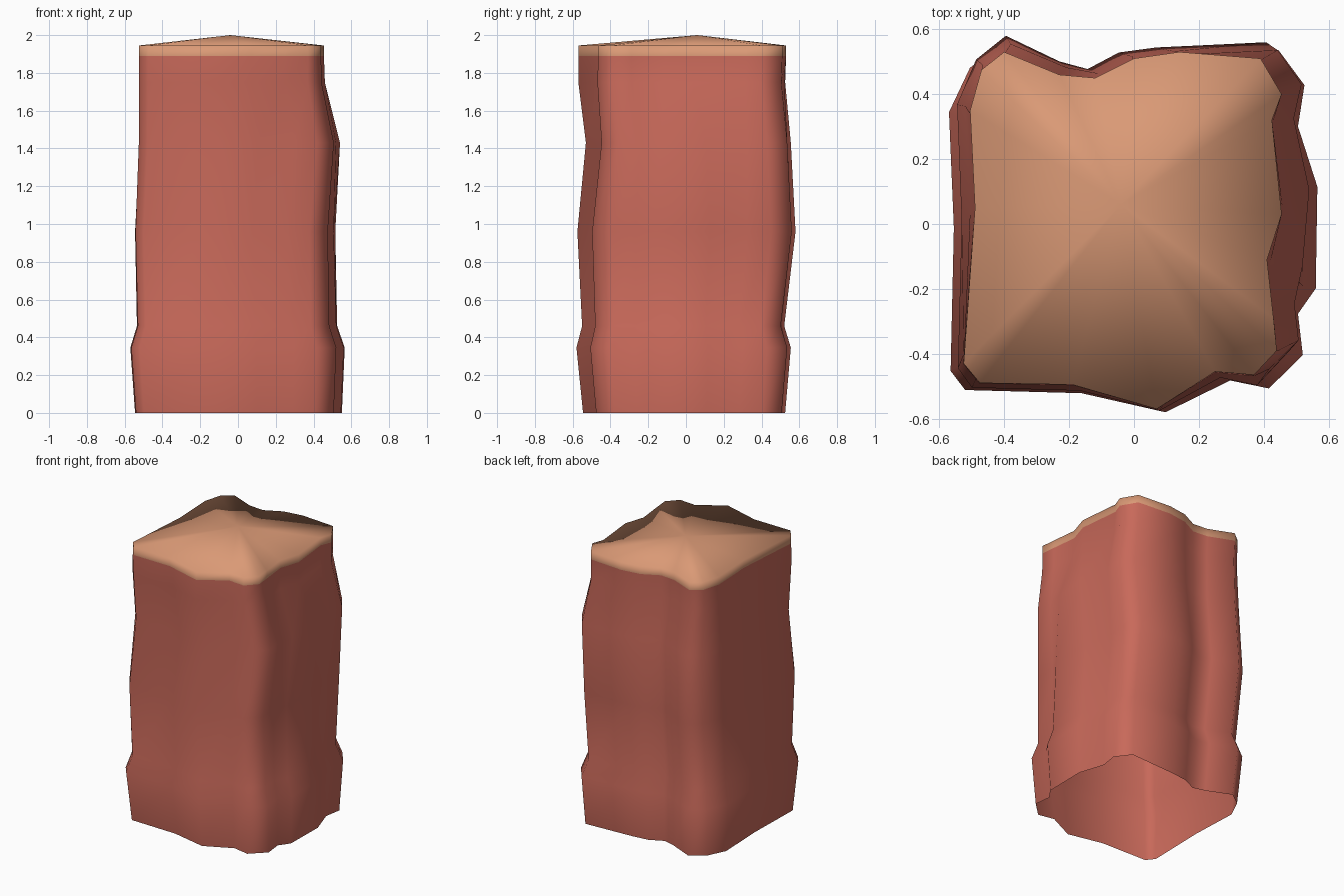
import bpy, bmesh

if "Cube" in bpy.data.objects:
    bpy.data.objects.remove(bpy.data.objects["Cube"])


def material(name, color):
    m = bpy.data.materials.new(name)
    m.diffuse_color = (*color, 1)
    m.use_nodes = True
    m.node_tree.nodes["Principled BSDF"].inputs["Base Color"].default_value = m.diffuse_color
    return m


# Plan outlines, anticlockwise from the front left corner
LOW = [(-.565, -.45), (-.52, -.51), (-.16, -.52), (.10, -.58), (.30, -.48),
       (.42, -.505), (.525, -.40), (.51, -.27), (.565, -.19), (.57, .13),
       (.51, .32), (.53, .45), (.45, .56), (.08, .54), (-.04, .525),
       (-.14, .475), (-.23, .50), (-.405, .58), (-.505, .505), (-.57, .365),
       (-.555, 0)]
TOP = [(-.525, -.43), (-.475, -.49), (-.19, -.495), (.07, -.57), (.25, -.455),
       (.37, -.465), (.44, -.39), (.43, -.29), (.41, -.11), (.455, .03),
       (.425, .32), (.455, .40), (.39, .51), (.14, .53), (0, .51),
       (-.12, .45), (-.23, .46), (-.40, .53), (-.47, .475), (-.505, .35),
       (-.49, .05)]

# Strata: height, blend to top outline, then x and y limits
LEVELS = [(0, 0, -.545, .55, -.545, .525),
          (.345, 0, -.57, .565, -.58, .555),
          (.46, 0, -.535, .525, -.55, .52),
          (.96, .1, -.545, .515, -.575, .58),
          (1.43, .4, -.525, .54, -.53, .555),
          (1.75, .9, -.525, .46, -.57, .525),
          (1.89, 1, -.525, .455, -.57, .53),
          (1.945, 1, -.525, .455, -.57, .53)]


def fit(values, lo, hi):
    a, b = min(values), max(values)
    return [lo + (v - a) / (b - a) * (hi - lo) for v in values]


def outline(blend, x0, x1, y0, y1):
    pts = [(a[0] + (b[0] - a[0]) * blend, a[1] + (b[1] - a[1]) * blend)
           for a, b in zip(LOW, TOP)]
    return zip(fit([p[0] for p in pts], x0, x1), fit([p[1] for p in pts], y0, y1))


bm = bmesh.new()

# Cliff walls, open underneath; the last band is sand coloured
rings = [[bm.verts.new((x, y, z)) for x, y in outline(*rest)] for z, *rest in LEVELS]
n = len(LOW)
for lower, upper in zip(rings, rings[1:]):
    for i in range(n):
        j = (i + 1) % n
        bm.faces.new((lower[i], lower[j], upper[j], upper[i]))

# Gently domed plateau
peak = bm.verts.new((-.04, .06, 2.0))
for i in range(n):
    bm.faces.new((rings[-1][i], rings[-1][(i + 1) % n], peak))

for f in bm.faces:
    f.smooth = True
    f.material_index = int(f.calc_center_median().z > 1.9)

mesh = bpy.data.meshes.new("rock_pillar")
bm.to_mesh(mesh)
bm.free()
mesh.materials.append(material("red rock", (.578, .141, .102)))
mesh.materials.append(material("sand top", (.70, .32, .18)))
pillar = bpy.data.objects.new("rock_pillar", mesh)
bpy.context.collection.objects.link(pillar)
